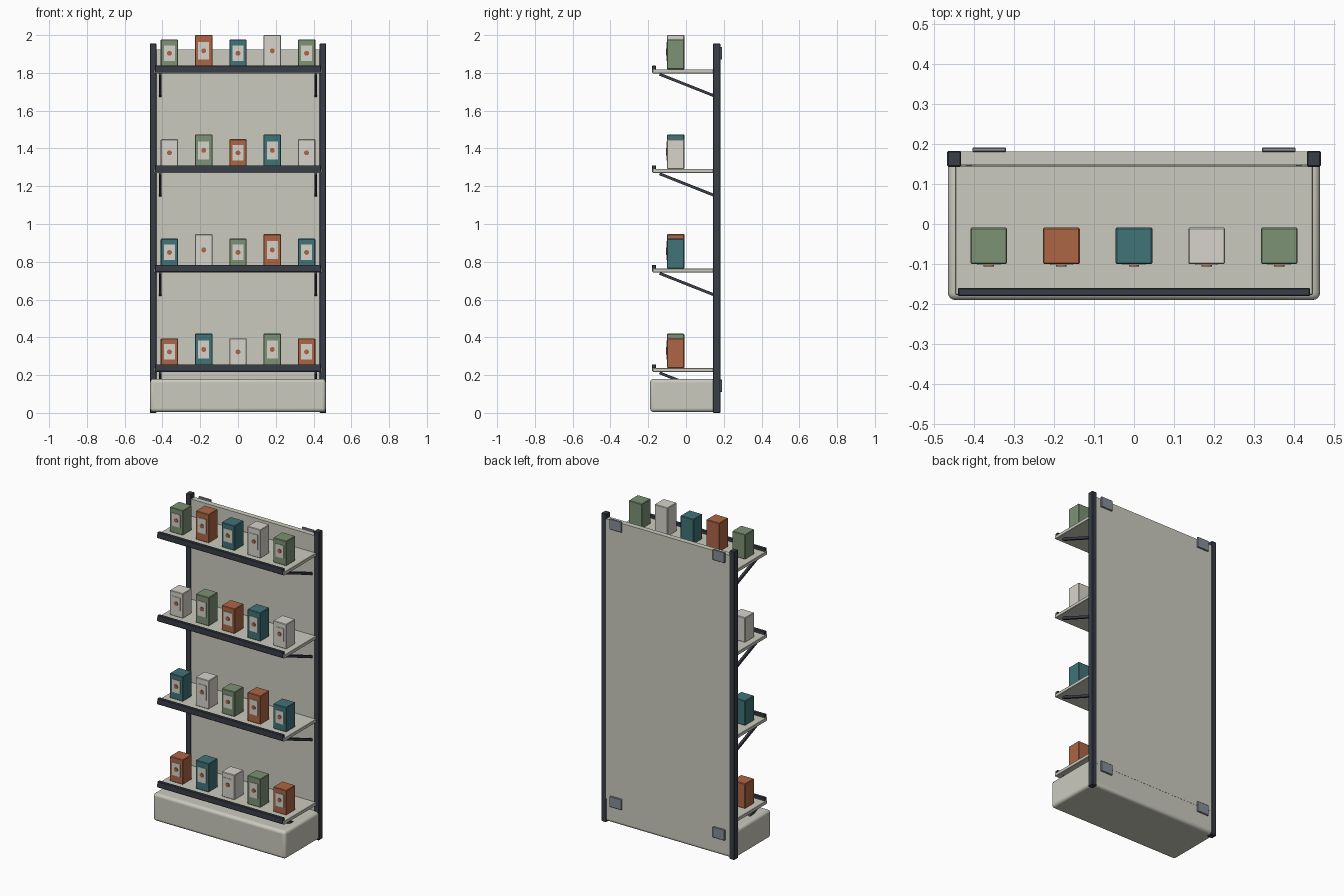
import bpy, bmesh, math
from mathutils import Matrix, Vector

if "Cube" in bpy.data.objects:
    bpy.data.objects.remove(bpy.data.objects["Cube"], do_unlink=True)


def material(name, rgb):
    m = bpy.data.materials.new(name)
    m.use_nodes = True
    linear = [((c / 255 + 0.055) / 1.055) ** 2.4 for c in rgb] + [1]
    m.diffuse_color = linear
    m.node_tree.nodes["Principled BSDF"].inputs["Base Color"].default_value = linear
    return m


STONE = material("warm stone", (203, 202, 191))
DARK = material("dark metal", (56, 61, 70))
GREY = material("bracket grey", (134, 142, 151))
GREEN = material("sage green", (124, 146, 116))
RUST = material("terracotta", (172, 102, 69))
TEAL = material("teal", (64, 115, 120))
CREAM = material("cream", (215, 212, 204))


def finish(name, bm, mat, bevel=0, segments=1):
    mesh = bpy.data.meshes.new(name)
    bm.to_mesh(mesh)
    bm.free()
    mesh.materials.append(mat)
    ob = bpy.data.objects.new(name, mesh)
    bpy.context.collection.objects.link(ob)
    if bevel:
        mod = ob.modifiers.new("soft edges", "BEVEL")
        mod.width, mod.segments = bevel, segments
    return ob


def box(name, x, y, z, mat, bevel=0, segments=1):
    """Box from (min, max) ranges along each axis."""
    bm = bmesh.new()
    bmesh.ops.create_cube(bm, size=1)
    for v in bm.verts:
        v.co = [r[0] if c < 0 else r[1] for c, r in zip(v.co, (x, y, z))]
    return finish(name, bm, mat, bevel, segments)


def bar(name, a, b, width, mat):
    """Square bar between two points in the same x plane."""
    a, b = Vector(a), Vector(b)
    bm = bmesh.new()
    bmesh.ops.create_cube(bm, size=1)
    turn = (b - a).to_track_quat("Y", "Z").to_matrix().to_4x4()
    size = Matrix.Diagonal((width, (b - a).length, width, 1))
    bm.transform(Matrix.Translation((a + b) / 2) @ turn @ size)
    return finish(name, bm, mat)


def disc(name, centre, radius, depth, mat):
    bm = bmesh.new()
    bmesh.ops.create_cone(bm, cap_ends=True, segments=16, radius1=radius,
                          radius2=radius, depth=depth)
    bm.transform(Matrix.Translation(centre) @ Matrix.Rotation(math.pi / 2, 4, "X"))
    return finish(name, bm, mat)


# Plinth and back panel
plinth = box("plinth", (-0.465, 0.465), (-0.19, 0.18), (0.005, 0.18), STONE, 0.018, 4)
bpy.ops.object.select_all(action="DESELECT")
plinth.select_set(True)
bpy.context.view_layer.objects.active = plinth
bpy.ops.object.shade_smooth_by_angle()
box("back_panel", (-0.436, 0.436), (0.148, 0.181), (0.15, 1.925), STONE)

# Posts and rear wall brackets
for side, name in ((-1, "right"), (1, "left")):
    box(name + "_post", sorted((side * 0.432, side * 0.467)), (0.143, 0.183),
        (0, 1.955), DARK, 0.003)
    for level, z in (("lower", 0.11), ("upper", 1.87)):
        box(f"{name}_{level}_bracket", sorted((side * 0.32, side * 0.404)),
            (0.18, 0.191), (z, z + 0.067), GREY, 0.002)

# Shelves with front lips, struts and cartons
colours = (GREEN, RUST, TEAL, CREAM)
for row in range(4):
    top = 0.238 + row * 0.527
    box(f"shelf_{row}", (-0.447, 0.447), (-0.177, 0.146), (top - 0.021, top), STONE, 0.002)
    box(f"shelf_lip_{row}", (-0.44, 0.44), (-0.18, -0.16), (top - 0.018, top + 0.019),
        DARK, 0.002)
    for x in (-0.412, 0.412):
        bar(f"strut_{row}", (x, -0.14, top - 0.026), (x, 0.148, top - 0.14), 0.015, DARK)
    for col in range(5):
        x = (col - 2) * 0.1815
        h = 0.181 if col % 2 else 0.157
        box(f"carton_{row}_{col}", (x - 0.046, x + 0.046), (-0.1, -0.009), (top, top + h),
            colours[(row + 1 + col) % 4], 0.003)
        box(f"carton_label_{row}_{col}", (x - 0.029, x + 0.029), (-0.103, -0.099),
            (top + 0.28 * h, top + 0.8 * h), CREAM)
        disc(f"label_dot_{row}_{col}", (x, -0.104, top + 0.54 * h), 0.013, 0.005, RUST)
